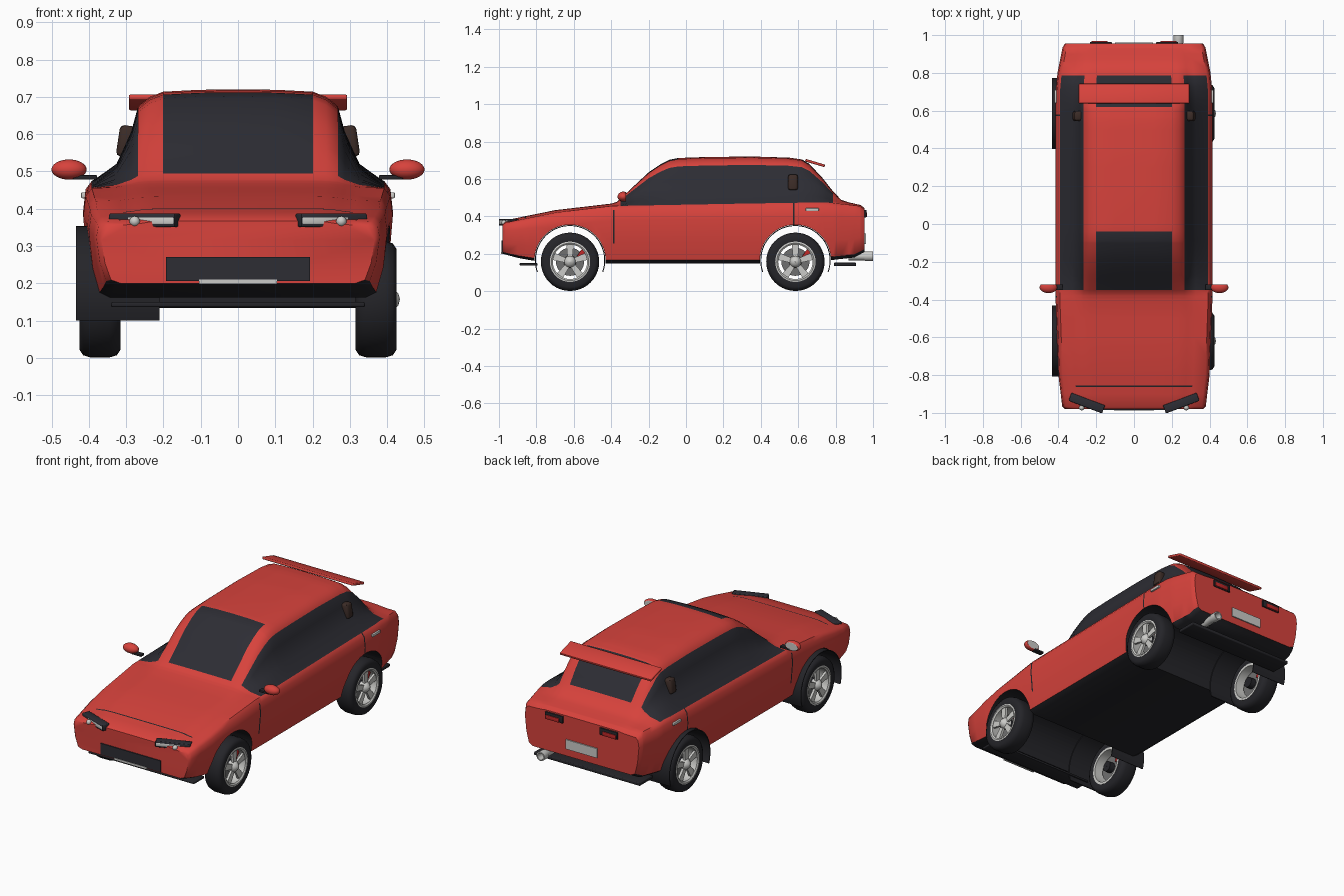
import bpy, bmesh, math
from mathutils import Matrix, Vector

cube = bpy.data.objects.get("Cube")
if cube:
    bpy.data.objects.remove(cube, do_unlink=True)


def material(name, r, g, b):
    m = bpy.data.materials.new(name)
    m.use_nodes = True
    m.diffuse_color = (r, g, b, 1)
    m.node_tree.nodes["Principled BSDF"].inputs["Base Color"].default_value = (r, g, b, 1)
    return m


RED = material("red paint", .68, .055, .045)
GLASS = material("dark glass", .026, .026, .034)
BLACK = material("black trim", .018, .018, .022)
SILVER = material("silver", .6, .6, .58)
STEEL = material("dark steel", .16, .16, .16)
LAMP = material("lamp red", .5, .02, .02)
BROWN = material("dark brown", .045, .025, .02)


def finish(bm, name, mats, matrix=None, angle=45):
    """Turn a bmesh into a smooth-shaded object."""
    bmesh.ops.recalc_face_normals(bm, faces=bm.faces[:])
    if matrix:
        bm.transform(matrix)
        if matrix.determinant() < 0:
            bmesh.ops.reverse_faces(bm, faces=bm.faces[:])
    mesh = bpy.data.meshes.new(name)
    bm.to_mesh(mesh)
    bm.free()
    for m in mats:
        mesh.materials.append(m)
    ob = bpy.data.objects.new(name, mesh)
    bpy.context.collection.objects.link(ob)
    smooth(ob, angle)
    return ob


def activate(ob):
    bpy.ops.object.select_all(action='DESELECT')
    ob.select_set(True)
    bpy.context.view_layer.objects.active = ob


def smooth(ob, angle=45):
    activate(ob)
    bpy.ops.object.shade_smooth_by_angle(angle=math.radians(angle))


def box(name, loc, size, mat, turn=0, axis='Z', bevel=0.0):
    bm = bmesh.new()
    bmesh.ops.create_cube(bm, size=1)
    bm.transform(Matrix.Diagonal((*size, 1)))
    if bevel:
        bmesh.ops.bevel(bm, geom=bm.edges[:], offset=bevel, segments=2, affect='EDGES', profile=.5)
    return finish(bm, name, [mat], Matrix.Translation(loc) @ Matrix.Rotation(turn, 4, axis))


def lathe(name, profile, mat, matrix, segs=40, start=0, sweep=360):
    """Revolve a closed (along, radius) profile around the local x axis."""
    bm = bmesh.new()
    full = sweep == 360
    rings = []
    for i in range(segs if full else segs + 1):
        a = math.radians(start + sweep * i / segs)
        rings.append([bm.verts.new((x, r * math.cos(a), r * math.sin(a))) for x, r in profile])
    n = len(profile)
    for i in range(segs):
        p, q = rings[i], rings[(i + 1) % len(rings)]
        for j in range(n):
            k = (j + 1) % n
            bm.faces.new((p[j], p[k], q[k], q[j]))
    if not full:
        bm.faces.new(rings[0])
        bm.faces.new(rings[-1])
    return finish(bm, name, [mat], matrix)


def lookup(keys, y):
    for (a, u), (b, v) in zip(keys, keys[1:]):
        if y <= b:
            return u + (v - u) * (y - a) / (b - a)
    return keys[-1][1]


# Body guide lines along the length: underside, half width, belt and roof
UNDER = [(-.98, .2), (-.9, .178), (-.8, .16), (-.4, .147), (.4, .147), (.75, .163), (.9, .18), (.955, .21)]
WIDTH = [(-.98, .366), (-.965, .38), (-.8, .4), (-.4, .415), (.7, .415), (.8, .405), (.935, .378), (.955, .366)]
BELT = [(-.98, .355), (-.965, .366), (-.7, .42), (-.4, .455), (.3, .468), (.75, .475), (.93, .455), (.955, .435)]
ROOF = [(-.98, .367), (-.965, .379), (-.7, .433), (-.4, .468), (-.37, .478), (-.35, .495), (-.27, .57),
        (-.2, .635), (-.14, .676), (-.09, .702), (-.04, .712), (.1, .717), (.35, .72), (.55, .714),
        (.62, .704), (.66, .68), (.73, .605), (.785, .535), (.83, .488), (.87, .475), (.935, .46), (.955, .443)]
# Half section: lower points go from underside to belt, upper ones from belt to roof
LOWER = [(0, 0), (.86, 0), (.93, .06), (.975, .35), (1, .75), (.985, .93), (.945, 1)]
UPPER = [(.785, .2), (.69, .55), (.645, .82), (.57, .92), (.484, .975), (.25, .995), (0, 1)]
HOOD_GAP, DOOR_GAP, REAR_GAP = (-.863, -.856), (-.39, -.381), (.571, .579)

stations = {y for line in (UNDER, WIDTH, BELT, ROOF, ((g, 0) for g in HOOD_GAP + DOOR_GAP + REAR_GAP))
            for y, v in line}
stations = sorted(stations | {round(-.9 + .1 * i, 3) for i in range(18)})


def body_slot(strip, y):
    """Pick paint, glass or black trim for a face of the shell."""
    def inside(span):
        return span[0] < y < span[1]
    if strip < 2:
        return 2
    if 6 <= strip <= 8 and inside((-.35, .785)):
        return 1
    if strip >= 11 and (inside((-.35, -.04)) or inside((.62, .785))):
        return 1
    if strip >= 7 and inside(HOOD_GAP):
        return 2
    if 3 <= strip <= 4 and inside(DOOR_GAP) or 3 <= strip <= 5 and inside(REAR_GAP):
        return 2
    return 0


bm = bmesh.new()
rings = []
for y in stations:
    b, w, s, t = (lookup(line, y) for line in (UNDER, WIDTH, BELT, ROOF))
    half = [(w * x, b + g * (s - b)) for x, g in LOWER] + [(w * x, s + f * (t - s)) for x, f in UPPER]
    ring = half + [(-x, z) for x, z in half[-2:0:-1]]
    rings.append([bm.verts.new((x, y, z)) for x, z in ring])
count = len(rings[0])
for i in range(len(rings) - 1):
    mid = (stations[i] + stations[i + 1]) / 2
    for k in range(count):
        n = (k + 1) % count
        f = bm.faces.new((rings[i][k], rings[i][n], rings[i + 1][n], rings[i + 1][k]))
        f.material_index = body_slot(min(k, count - 1 - k), mid)
bm.faces.new(rings[0])
bm.faces.new(rings[-1])
body = finish(bm, "body_shell", [RED, GLASS, BLACK])

# Wheel tunnels cut right through the shell
AXLES = {"front": -.62, "rear": .585}
ARCH, ARCH_Z = .19, .165
for y in AXLES.values():
    bpy.ops.mesh.primitive_cylinder_add(vertices=64, radius=ARCH, depth=2, location=(0, y, ARCH_Z),
                                        rotation=(0, math.pi / 2, 0))
    cutter = bpy.context.object
    cutter.hide_render = True
    mod = body.modifiers.new("arch", 'BOOLEAN')
    mod.operation, mod.solver, mod.object = 'DIFFERENCE', 'EXACT', cutter
    activate(body)
    bpy.ops.object.modifier_apply(modifier=mod.name)
    bpy.data.objects.remove(cutter, do_unlink=True)
for p in body.data.polygons:
    pts = [body.data.vertices[v].co for v in p.vertices]
    for y in AXLES.values():
        if abs(p.normal.x) < .5 and all(abs(math.hypot(c.y - y, c.z - ARCH_Z) - ARCH) < .003 for c in pts):
            p.material_index = 2
smooth(body)

# Wheels
TYRE = [(-.05, .105), (-.055, .135), (-.045, .15), (-.025, .156), (.025, .156), (.045, .15), (.055, .135), (.05, .105)]
RIM = [(-.052, .108), (-.052, .094), (.035, .094), (.048, .092), (.054, .1), (.052, .108)]


def disc(a, b, r):
    return [(a, .001), (a, r), (b, r), (b, .001)]


for end, y in AXLES.items():
    for side, word in ((1, "left"), (-1, "right")):
        tag = f"{end}_{word}_"
        place = Matrix.Translation((side * .37, y, .157)) @ Matrix.Diagonal((side, 1, 1, 1))
        lathe(tag + "tyre", TYRE, BLACK, place)
        lathe(tag + "rim", RIM, SILVER, place)
        lathe(tag + "brake_disc", disc(-.012, -.002, .075), STEEL, place)
        lathe(tag + "axle_hub", disc(-.045, .03, .03), BLACK, place, 20)
        lathe(tag + "hub_cap", [(.02, .001), (.02, .034), (.045, .03), (.06, .016), (.064, .001)], SILVER, place, 20)
        box(tag + "caliper", (side * .368, y + .06, .195), (.035, .03, .05), LAMP, -.6, 'X', .004)
        # Five flared spokes
        bm = bmesh.new()
        for i in range(5):
            spoke = bmesh.ops.create_cube(bm, size=1)["verts"]
            for v in spoke:
                flare = .04 if v.co.z > 0 else .026
                v.co = Vector((.038 + v.co.x * .014, v.co.y * flare, .06 + v.co.z * .075))
            bmesh.ops.rotate(bm, verts=spoke, matrix=Matrix.Rotation(math.tau * i / 5, 3, 'X'))
        finish(bm, tag + "spokes", [SILVER], place, 30)
    # Arch liner on one side only
    lathe(end + "_arch_liner", [(-.435, .183), (-.435, .188), (-.21, .188), (-.21, .183)], BLACK,
          Matrix.Translation((0, y, ARCH_Z)), 40, -20, 220)

# Nose: grille, plate and lip
box("front_grille", (0, -.981, .238), (.385, .009, .064), GLASS)
box("front_plate", (0, -.984, .204), (.21, .009, .012), SILVER)
box("front_lip", (0, -.842, .143), (.68, .095, .014), BLACK, bevel=.004)

# Tail: diffuser, plate, spoiler and exhaust
box("rear_diffuser", (0, .85, .143), (.68, .12, .018), BLACK, bevel=.004)
box("rear_plate", (0, .957, .28), (.2, .009, .055), SILVER)
box("spoiler", (0, .69, .685), (.585, .108, .014), RED, -.29, 'X', .004)
pipe = Matrix.Translation((.235, .9, .187)) @ Matrix.Rotation(math.pi / 2, 4, 'Z')
lathe("exhaust_pipe", [(-.03, .019), (-.03, .022), (.05, .022), (.06, .026), (.1, .026), (.1, .019)], SILVER, pipe, 24)
lathe("exhaust_bore", disc(.02, .03, .02), BLACK, pipe, 24)

for side, word in ((1, "left"), (-1, "right")):
    # Headlights, swept back toward the outside
    sweep = side * .36
    box(word + "_headlight_housing", (side * .25, -.948, .369), (.19, .045, .036), GLASS, sweep, bevel=.004)
    box(word + "_headlight_lens", (side * .232, -.972, .368), (.135, .014, .022), SILVER, sweep, bevel=.004)
    bm = bmesh.new()
    bmesh.ops.create_uvsphere(bm, u_segments=16, v_segments=10, radius=.014)
    finish(bm, word + "_headlight_bulb", [SILVER], Matrix.Translation((side * .277, -.973, .366)))
    # Tail lights
    box(word + "_tail_light_housing", (side * .175, .957, .415), (.115, .014, .04), BLACK, bevel=.003)
    box(word + "_tail_light", (side * .182, .961, .408), (.085, .016, .024), LAMP, bevel=.003)
    # Door mirror with a flat silver back face
    bm = bmesh.new()
    bmesh.ops.create_uvsphere(bm, u_segments=24, v_segments=16, radius=1)
    bm.transform(Matrix.Diagonal((.047, .031, .027, 1)))
    for v in bm.verts:
        v.co.y = min(v.co.y, .014)
    for f in bm.faces:
        f.material_index = int(all(v.co.y > .0139 for v in f.verts))
    finish(bm, word + "_mirror", [RED, SILVER], Matrix.Translation((side * .453, -.335, .505)))
    box(word + "_mirror_arm", (side * .41, -.335, .484), (.065, .03, .012), BLACK, bevel=.003)
    # Side fittings
    box(word + "_door_handle", (side * .414, .675, .436), (.014, .07, .016), SILVER, bevel=.004)
    box(word + "_pillar_pad", (side * .297, .572, .58), (.05, .052, .085), BROWN, side * -.15, 'Y', .012)
